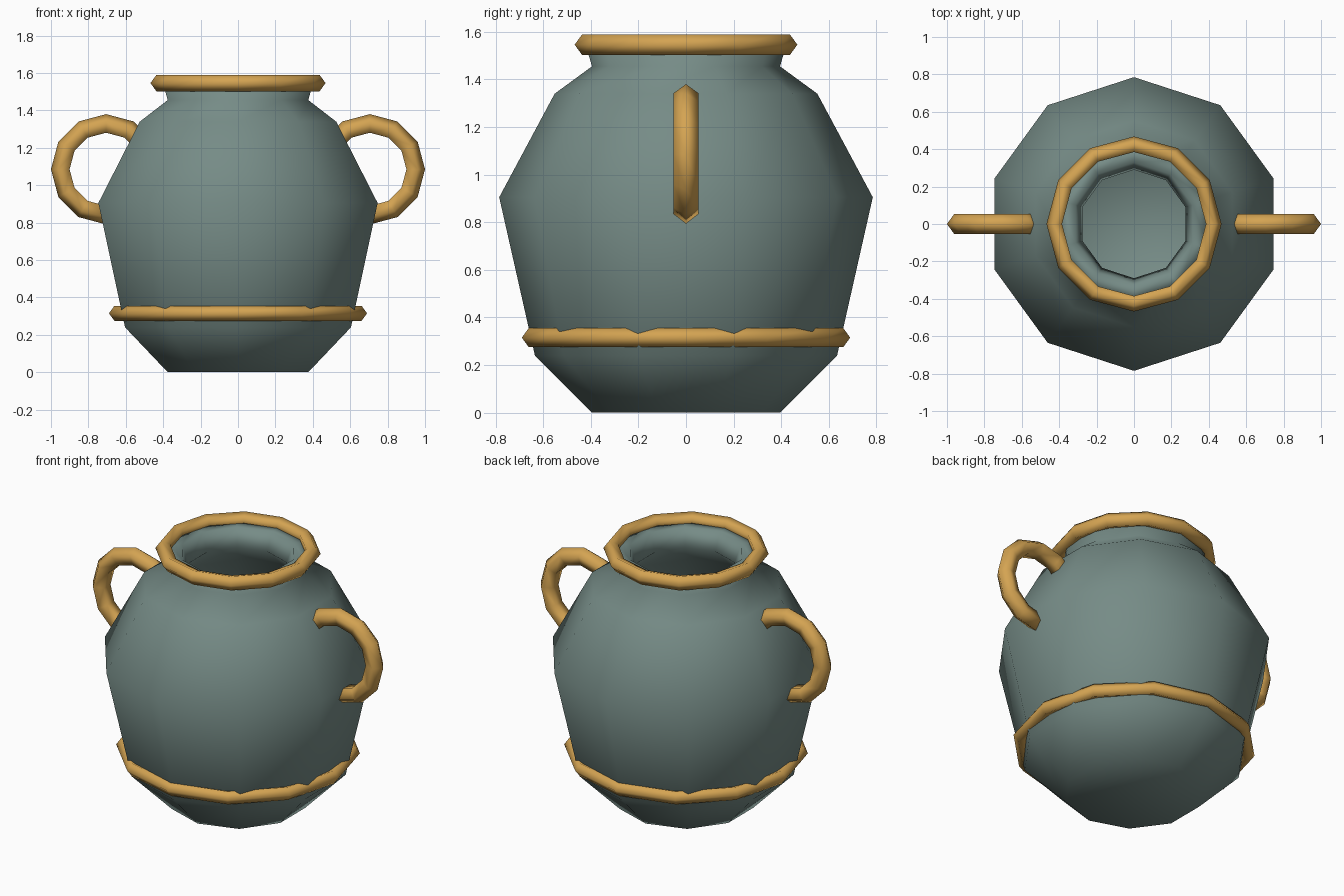
import bpy
import bmesh
from math import sin, cos, pi, radians
from mathutils import Matrix

if "Cube" in bpy.data.objects:
    bpy.data.objects.remove(bpy.data.objects["Cube"], do_unlink=True)


def make_material(name, colour):
    mat = bpy.data.materials.new(name)
    mat.use_nodes = True
    mat.diffuse_color = colour
    mat.node_tree.nodes["Principled BSDF"].inputs["Base Color"].default_value = colour
    return mat


def finish(bm, name, mat, matrix=None):
    if matrix:
        bm.transform(matrix)
    bmesh.ops.recalc_face_normals(bm, faces=bm.faces)
    for face in bm.faces:
        face.smooth = True
    mesh = bpy.data.meshes.new(name)
    bm.to_mesh(mesh)
    bm.free()
    mesh.materials.append(mat)
    obj = bpy.data.objects.new(name, mesh)
    bpy.context.collection.objects.link(obj)
    return obj


def bridge(bm, a, b):
    n = len(a)
    for i in range(n):
        j = (i + 1) % n
        bm.faces.new((a[i], a[j], b[j], b[i]))


def lathe(name, profile, sides, mat):
    """Revolve a profile about z and cap both of its ends."""
    bm = bmesh.new()
    rings = []
    for r, z in profile:
        angles = [pi / 2 + 2 * pi * i / sides for i in range(sides)]
        rings.append([bm.verts.new((r * cos(a), r * sin(a), z)) for a in angles])
    for a, b in zip(rings, rings[1:]):
        bridge(bm, a, b)
    bm.faces.new(rings[0])
    bm.faces.new(rings[-1])
    return finish(bm, name, mat)


def tube_arc(name, major, minor, degrees, mat, matrix, closed=False, sides=5):
    """Sweep a pentagonal section along an arc, its point facing outward."""
    bm = bmesh.new()
    rings = []
    for a in map(radians, degrees):
        ring = []
        for i in range(sides):
            t = 2 * pi * i / sides
            r = major + minor * cos(t)
            ring.append(bm.verts.new((r * cos(a), r * sin(a), minor * sin(t))))
        rings.append(ring)
    for a, b in zip(rings, rings[1:]):
        bridge(bm, a, b)
    if closed:
        bridge(bm, rings[-1], rings[0])
    else:
        bm.faces.new(rings[0])
        bm.faces.new(rings[-1])
    return finish(bm, name, mat, matrix)


glaze = make_material("grey green glaze", (0.18, 0.26, 0.24, 1))
gold = make_material("ochre gold", (0.66, 0.37, 0.085, 1))

# Hollow ten-sided body: outside, lip, then inside down to the floor
outside = [(0.395, 0), (0.635, 0.24), (0.785, 0.905), (0.552, 1.34), (0.395, 1.455), (0.42, 1.54)]
inside = [(0.33, 1.54), (0.29, 1.43), (0.45, 1.28), (0.68, 0.89), (0.545, 0.29), (0.35, 0.1)]
lathe("pot_body", outside + inside, 10, glaze)

# Rim and lower band
full_turn = range(0, 360, 30)
tube_arc("rim_ring", 0.422, 0.046, full_turn, gold, Matrix.Translation((0, 0, 1.546)), True)
tube_arc("lower_band", 0.648, 0.042, full_turn, gold, Matrix.Translation((0, 0, 0.315)), True)

# Handles, upright in the xz plane and mirrored left to right
upright = Matrix.Translation((0.705, 0, 1.085)) @ Matrix.Rotation(pi / 2, 4, "X")
for side, sign in (("left", 1), ("right", -1)):
    mirror = Matrix.Diagonal((sign, 1, 1, 1))
    tube_arc(side + "_handle", 0.24, 0.055, range(-90, 151, 30), gold, mirror @ upright)
